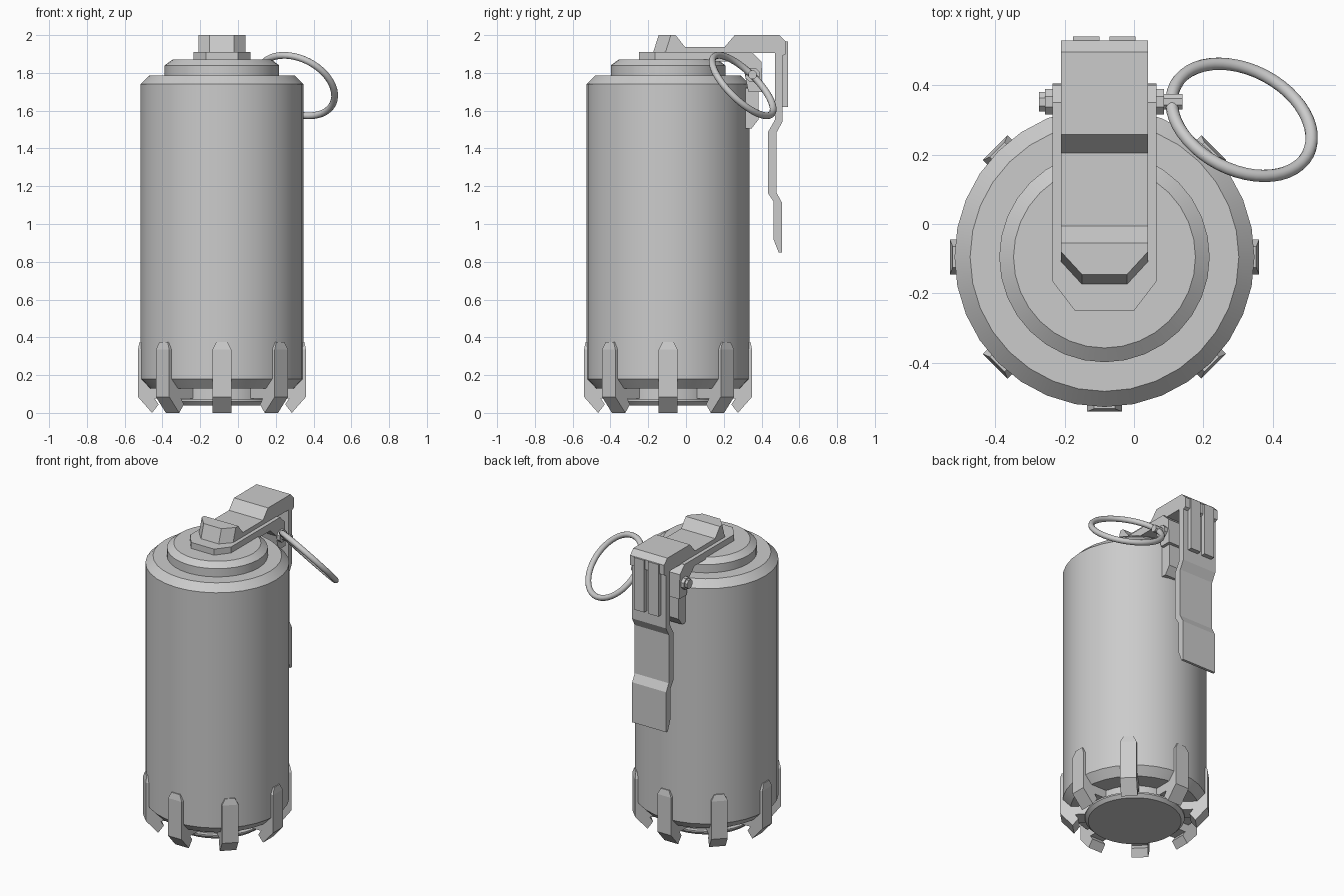
import bpy, bmesh
from math import sin, cos, pi
from mathutils import Vector, Matrix

if "Cube" in bpy.data.objects:
    bpy.data.objects.remove(bpy.data.objects["Cube"])

CX, CY = -0.085, -0.095   # canister axis
SIDES = 32


def loft(name, loops, smooth=False):
    """Skin a stack of equal-length point loops and cap both ends."""
    bm = bmesh.new()
    rings = [[bm.verts.new(p) for p in loop] for loop in loops]
    n = len(rings[0])
    for a, b in zip(rings, rings[1:]):
        for i in range(n):
            j = (i + 1) % n
            bm.faces.new((a[i], a[j], b[j], b[i]))
    bm.faces.new(rings[0][::-1])
    bm.faces.new(rings[-1])
    bmesh.ops.recalc_face_normals(bm, faces=bm.faces)
    me = bpy.data.meshes.new(name)
    bm.to_mesh(me)
    bm.free()
    ob = bpy.data.objects.new(name, me)
    bpy.context.collection.objects.link(ob)
    if smooth:
        bpy.ops.object.select_all(action='DESELECT')
        ob.select_set(True)
        bpy.context.view_layer.objects.active = ob
        bpy.ops.object.shade_smooth_by_angle(angle=0.5)
    return ob


def lathe(name, profile):
    """Turn an (r, z) profile about the canister axis."""
    angles = [2 * pi * i / SIDES for i in range(SIDES)]
    return loft(name, [[(CX + r * cos(a), CY + r * sin(a), z) for a in angles]
                       for r, z in profile], smooth=True)


def prism(name, profile, half, x=CX):
    """Extrude a (y, z) profile sideways by half each way."""
    return loft(name, [[(x + s * half, y, z) for y, z in profile] for s in (-1, 1)])


def box(name, x0, x1, y0, y1, z0, z1):
    return prism(name, [(y0, z0), (y1, z0), (y1, z1), (y0, z1)], (x1 - x0) / 2, (x0 + x1) / 2)


def rod(name, x0, x1, r, y=0.352, z=1.79, sides=8):
    """Cylinder lying along x."""
    prof = [(y + r * cos(2 * pi * (i + .5) / sides), z + r * sin(2 * pi * (i + .5) / sides))
            for i in range(sides)]
    return prism(name, prof, (x1 - x0) / 2, (x0 + x1) / 2)


# Canister, stepped cap and base plug
lathe("canister", [(0.385, 0.13), (0.432, 0.18), (0.432, 1.74), (0.387, 1.785)])
lathe("cap", [(0.303, 1.77), (0.303, 1.84), (0.262, 1.87)])
lathe("base_plug", [(0.28, 0.04), (0.30, 0.06), (0.30, 0.07), (0.27, 0.07), (0.27, 0.14)])

# Eight feet with arms reaching in to the plug
foot_layers = [((0.335, 0.045), (0.37, 0.0), 0.05),
               ((0.385, 0.12), (0.445, 0.085), 0.05),
               ((0.40, 0.335), (0.445, 0.335), 0.05),
               ((0.40, 0.375), (0.437, 0.375), 0.03)]
for k in range(8):
    spin = Matrix.Translation((CX, CY, 0)) @ Matrix.Rotation(k * pi / 4, 4, 'Z')
    loops = [[spin @ Vector(p) for p in ((a[0], -w, a[1]), (b[0], -w, b[1]),
                                         (b[0], w, b[1]), (a[0], w, a[1]))]
             for a, b, w in foot_layers]
    loft(f"foot_{k + 1}", loops)
    arm = box(f"foot_arm_{k + 1}", 0.25, 0.39, -0.05, 0.05, 0.075, 0.135)
    arm.data.transform(spin)

# Mounting plate with clipped front corners
plate = [(-0.17, -0.25), (0.0, -0.25), (0.065, -0.165), (0.065, 0.35),
         (-0.235, 0.35), (-0.235, -0.165)]
loft("mounting_plate", [[(x, y, z) for x, y in plate] for z in (1.86, 1.91)])

# Rear bracket hanging over the canister edge
prism("bracket", [(0.24, 1.908), (0.35, 1.908), (0.40, 1.86), (0.405, 1.70),
                  (0.33, 1.70), (0.31, 1.80), (0.24, 1.865)], 0.15)
prism("bracket_tongue", [(0.31, 1.72), (0.385, 1.72), (0.385, 1.555),
                         (0.347, 1.505), (0.315, 1.505)], 0.13)

# Lever: front knob
knob = []
for z, front, corner, rear in ((1.905, -0.175, -0.11, 0.02), (2.0, -0.145, -0.08, -0.055)):
    knob.append([(-0.15, front, z), (-0.02, front, z), (0.04, corner, z),
                 (0.04, rear, z), (-0.21, rear, z), (-0.21, corner, z)])
loft("lever_knob", knob)

# Lever: strap, raised head and long bent handle
prism("lever", [(-0.04, 1.905), (-0.04, 1.938), (0.205, 1.938), (0.258, 2.0), (0.495, 2.0),
                (0.528, 1.965), (0.528, 1.90), (0.51, 1.89), (0.51, 1.54), (0.48, 1.485),
                (0.48, 1.165), (0.507, 1.115), (0.507, 0.85), (0.49, 0.85), (0.463, 0.92),
                (0.463, 1.12), (0.433, 1.165), (0.433, 1.485), (0.47, 1.55), (0.47, 1.905)],
      0.125)
for side, x0 in (("left", -0.175), ("right", -0.07)):
    box(f"lever_rib_{side}", x0, x0 + 0.075, 0.50, 0.54, 1.62, 1.965)

# Safety pin with stepped bosses
rod("pin_boss_left", -0.257, -0.22, 0.04)
rod("pin_tip", -0.274, -0.25, 0.03)
rod("pin_boss_right", 0.05, 0.086, 0.04)
rod("pin_eye", 0.08, 0.14, 0.024)

# Pull ring
bpy.ops.mesh.primitive_torus_add(major_radius=0.215, minor_radius=0.018,
                                 major_segments=48, minor_segments=12)
ring = bpy.context.object
ring.name = "pull_ring"
tilt = Vector((0.345, 0.66, 0.668)).to_track_quat('Z', 'Y').to_matrix().to_4x4()
ring.matrix_world = Matrix.Translation((0.31, 0.30, 1.733)) @ tilt
bpy.ops.object.shade_smooth()
